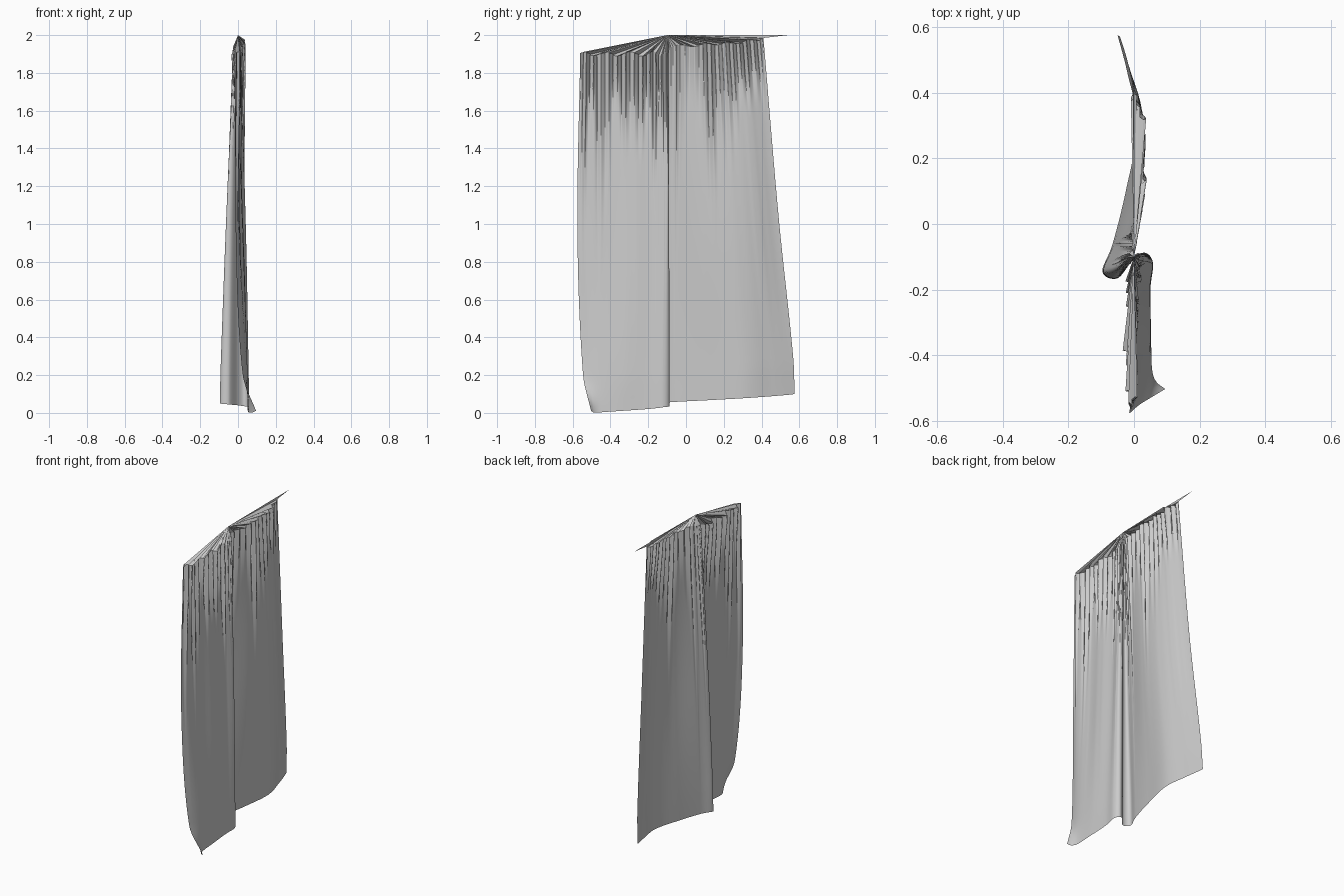
import bpy, bmesh, math, random

if "Cube" in bpy.data.objects:
    bpy.data.objects.remove(bpy.data.objects["Cube"])
random.seed(4)

# Plan-view (x, y) control curves of the cloth at four heights, left edge to right edge
# the S in the middle is the fold where the two halves overlap
LEVELS = [
    (0.0, [(.095, -.503), (.058, -.46), (.052, -.33), (.05, -.2), (.058, -.12), (.035, -.088), (0, -.105),
           (-.05, -.165), (-.096, -.145), (-.065, -.06), (-.025, .1), (.01, .3), (-.02, .46), (-.05, .575)]),
    (0.1, [(.025, -.545), (.042, -.46), (.05, -.33), (.048, -.2), (.056, -.12), (.035, -.088), (0, -.104),
           (-.048, -.163), (-.092, -.144), (-.06, -.06), (-.018, .1), (.018, .3), (-.01, .45), (-.042, .568)]),
    (0.5, [(-.012, -.575), (.01, -.46), (.02, -.33), (.028, -.2), (.04, -.115), (.03, -.09), (0, -.1),
           (-.035, -.145), (-.065, -.135), (-.035, -.06), (.01, .09), (.038, .25), (.012, .38), (-.018, .49)]),
    (1.0, [(-.01, -.56), (-.01, -.46), (-.01, -.33), (-.006, -.2), (.012, -.115), (.018, -.092), (0, -.1),
           (-.015, -.12), (-.024, -.11), (.0, -.06), (.018, .08), (.022, .2), (.014, .31), (0, .41)])]
SEG, ROWS, PLEATS = 24, 56, 3
N = len(LEVELS[0][1]) - 1


def spline(pts, u):
    """Catmull-Rom point on a control curve."""
    i = min(int(u), N - 1)
    f = u - i
    a, b, c, d = (pts[min(max(k, 0), N)] for k in (i - 1, i, i + 1, i + 2))
    return [0.5 * (2 * q + (r - p) * f + (2 * p - 5 * q + 4 * r - s) * f * f
                   + (3 * q - p - 3 * r + s) * f ** 3) for p, q, r, s in zip(a, b, c, d)]


def through_heights(vals, t):
    """Smooth interpolation of level values along the height."""
    ts = [l[0] for l in LEVELS]
    n = len(ts)
    m = [(vals[min(k + 1, n - 1)] - vals[max(k - 1, 0)]) / (ts[min(k + 1, n - 1)] - ts[max(k - 1, 0)])
         for k in range(n)]
    k = 0 if t < ts[1] else 1 if t < ts[2] else 2
    h = ts[k + 1] - ts[k]
    f = (t - ts[k]) / h
    return ((2 * f**3 - 3 * f**2 + 1) * vals[k] + (f**3 - 2 * f**2 + f) * h * m[k]
            + (3 * f**2 - 2 * f**3) * vals[k + 1] + (f**3 - f**2) * h * m[k + 1])


def ramp(x):
    x = min(max(x, 0), 1)
    return x * x * (3 - 2 * x)


def lerp_table(tab, x):
    for (a, p), (b, q) in zip(tab, tab[1:]):
        if x <= b:
            return p + (q - p) * (x - a) / (b - a)
    return tab[-1][1]


# Random length and depth for every pleat
length = [random.choice((.15, .25, .4, .7)) * random.uniform(.7, 1.3) for _ in range(N * PLEATS + 2)]
depth = [random.uniform(.5, 1.2) for _ in range(N * PLEATS + 2)]
hem = [(0, .012), (.5, .002), (1, .002), (4, .03), (6, .04), (8, .05), (10, .066), (13, .10)]
head = [(0, 1.905), (4, 1.9), (6, 1.92), (9, 1.94), (12, 1.965), (13, 1.985)]

# Hanging cloth
bm = bmesh.new()
grid = []
for c in range(N * SEG + 1):
    u = c / SEG
    base = [spline(l[1], u) for l in LEVELS]
    p = u * PLEATS
    k = int(p)
    w = ramp(p - k)
    L = length[k] * (1 - w) + length[k + 1] * w
    D = depth[k] * (1 - w) + depth[k + 1] * w
    D *= min(1, u * 2, (N - u) * 2) * (.35 if 4 < u < 9 else 1)
    z0, z1 = lerp_table(hem, u), lerp_table(head, u) + .012 * D * math.sin(p * 2.1)
    col = []
    for r in range(ROWS + 1):
        t = r / ROWS
        x = through_heights([b[0] for b in base], t)
        y = through_heights([b[1] for b in base], t)
        g = D * ramp((t - 1 + L) / L)
        ph = 2 * math.pi * p
        x += .018 * g * math.sin(ph)
        y += .006 * g * math.sin(2 * ph)
        # broad soft folds fading toward the hem
        x += .005 * math.sin(u * 3.3) * ramp(t * 2) * min(1, D)
        col.append(bm.verts.new((x, y, z0 + (z1 - z0) * t)))
    grid.append(col)
for a, b in zip(grid, grid[1:]):
    for r in range(ROWS):
        bm.faces.new((a[r], b[r], b[r + 1], a[r + 1]))
top = [col[-1].co.copy() for col in grid]


def finish(bm, name, smooth):
    me = bpy.data.meshes.new(name)
    bm.to_mesh(me)
    bm.free()
    ob = bpy.data.objects.new(name, me)
    bpy.context.collection.objects.link(ob)
    for f in me.polygons:
        f.use_smooth = smooth


finish(bm, "curtain_cloth", True)

# Gathered heading: flat fan from one tie point, plus the stray pointed corner
bm = bmesh.new()
tie = bm.verts.new((0, -.1, 2.0))
rim = [bm.verts.new(p) for p in top]
for a, b in zip(rim, rim[1:]):
    bm.faces.new((tie, a, b))
tip = bm.verts.new((0, .54, 2.0))
bm.faces.new((tie, rim[-1], tip))
finish(bm, "gathered_heading", False)
